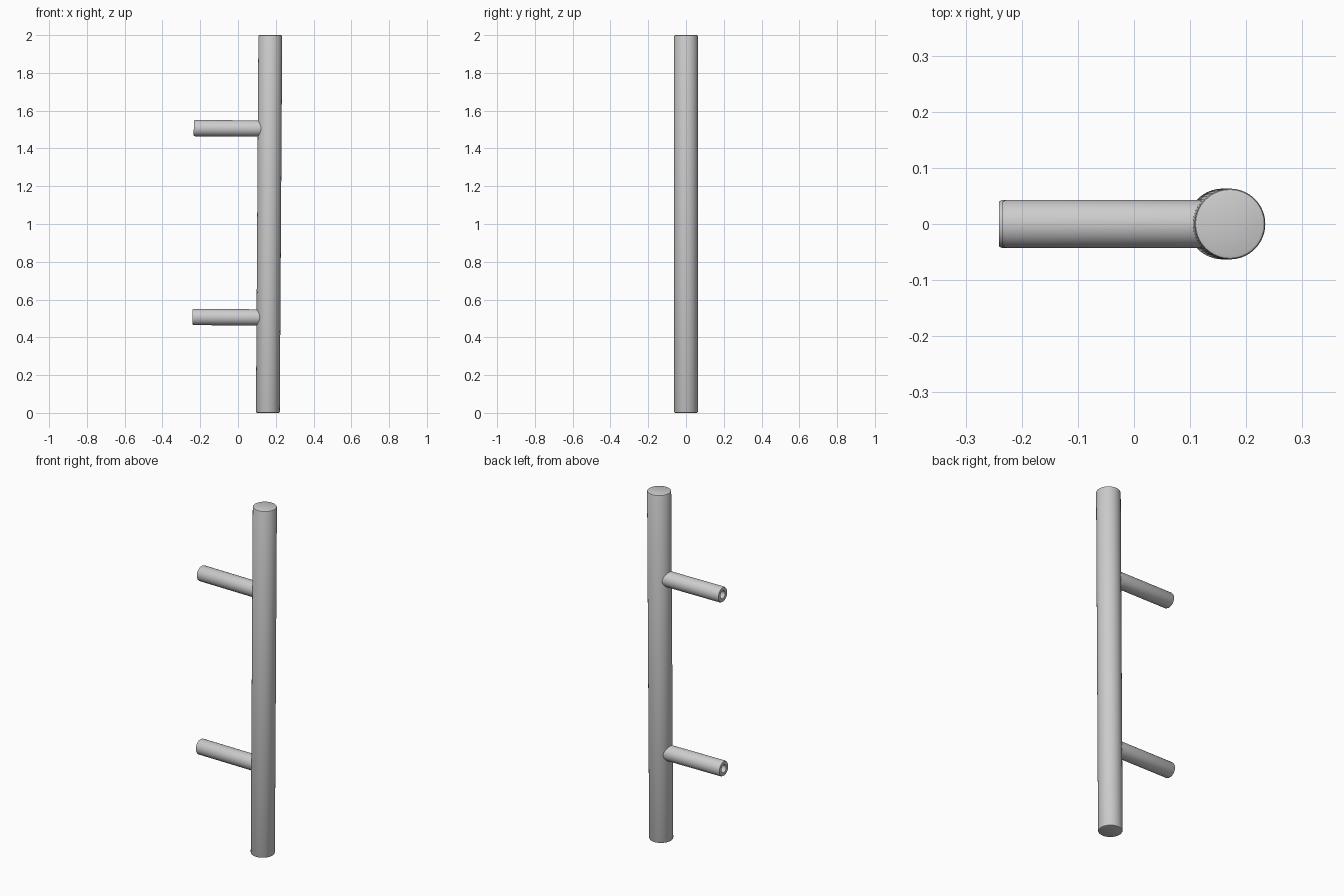
import bpy
import bmesh
from math import pi
from mathutils import Matrix, Vector

cube = bpy.data.objects.get("Cube")
if cube:
    bpy.data.objects.remove(cube)

BAR_R, POST_R, HOLE_R = 0.063, 0.043, 0.022
TILT = 0.0065
BEVEL = 0.006


def lathe(name, profile, matrix, segments=64):
    """Spin a (radius, height) profile around z and place the result."""
    bm = bmesh.new()
    verts = [bm.verts.new((r, 0, h)) for r, h in profile]
    edges = [bm.edges.new(pair) for pair in zip(verts, verts[1:])]
    bmesh.ops.spin(bm, geom=verts + edges, cent=(0, 0, 0), axis=(0, 0, 1),
                   angle=2 * pi, steps=segments, use_merge=True)
    bmesh.ops.remove_doubles(bm, verts=bm.verts[:], dist=1e-5)
    bmesh.ops.recalc_face_normals(bm, faces=bm.faces[:])
    bm.transform(matrix)
    mesh = bpy.data.meshes.new(name)
    bm.to_mesh(mesh)
    bm.free()
    obj = bpy.data.objects.new(name, mesh)
    bpy.context.collection.objects.link(obj)
    bpy.ops.object.select_all(action='DESELECT')
    obj.select_set(True)
    bpy.context.view_layer.objects.active = obj
    bpy.ops.object.shade_smooth_by_angle(angle=pi / 6)
    return obj


# The whole handle leans very slightly about its centre
lean = Matrix.Translation((0.1645, 0, 1)) @ Matrix.Rotation(TILT, 4, 'Y')

# Grip bar with softened end rims
bar_profile = [(0, -1), (BAR_R - BEVEL, -1), (BAR_R - BEVEL * 0.3, -1 + BEVEL * 0.3),
               (BAR_R, -1 + BEVEL)]
bar_profile += [(r, -h) for r, h in reversed(bar_profile)]
lathe("grip_bar", bar_profile, lean)

# Mounting posts, seated in the bar, with a blind screw hole in the far end
LENGTH, DEPTH = 0.402, 0.15
post_profile = [(0, 0.03), (POST_R, 0.03), (POST_R, LENGTH - BEVEL),
                (POST_R - BEVEL * 0.5, LENGTH), (HOLE_R, LENGTH),
                (HOLE_R, LENGTH - DEPTH), (0, LENGTH - DEPTH)]
for name, z in (("upper_post", 0.505), ("lower_post", -0.495)):
    place = lean @ Matrix.Translation(Vector((0, 0, z))) @ Matrix.Rotation(-pi / 2, 4, 'Y')
    lathe(name, post_profile, place, 48)
